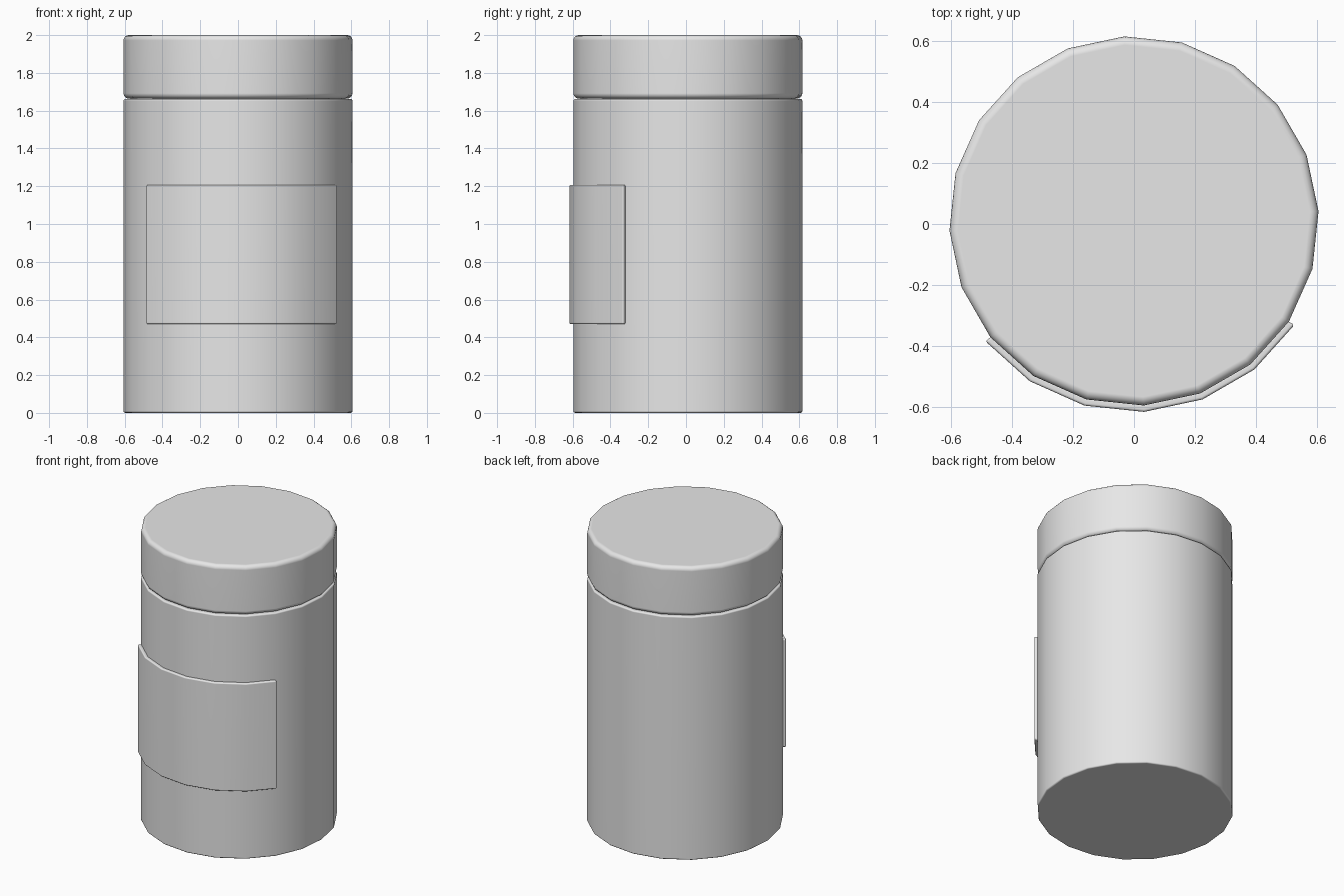
import bpy, bmesh
from math import radians, cos, sin

cube = bpy.data.objects.get("Cube")
if cube:
    bpy.data.objects.remove(cube, do_unlink=True)

SIDES = 20
STEP = 360 / SIDES
PHASE = 3          # turn of the first corner, degrees
CENTRE_Y = 0.01
RADIUS = 0.607

GREY = (0.8, 0.8, 0.8, 1)
grey = bpy.data.materials.new("plain grey")
grey.use_nodes = True
grey.diffuse_color = GREY
grey.node_tree.nodes["Principled BSDF"].inputs["Base Color"].default_value = GREY


def corner(bm, k, radius, z):
    a = radians(PHASE + STEP * k)
    return bm.verts.new((radius * cos(a), CENTRE_Y + radius * sin(a), z))


def finish(name, bm, bevel, segments):
    """Round the hard edges, shade smooth and add the object to the scene."""
    bmesh.ops.recalc_face_normals(bm, faces=bm.faces)
    hard = [e for e in bm.edges if e.calc_face_angle(0) > radians(40)]
    bmesh.ops.bevel(bm, geom=hard, offset=bevel, segments=segments,
                    profile=0.5, affect='EDGES', clamp_overlap=True)
    mesh = bpy.data.meshes.new(name)
    bm.to_mesh(mesh)
    bm.free()
    mesh.materials.append(grey)
    obj = bpy.data.objects.new(name, mesh)
    bpy.context.collection.objects.link(obj)
    bpy.ops.object.select_all(action='DESELECT')
    obj.select_set(True)
    bpy.context.view_layer.objects.active = obj
    bpy.ops.object.shade_smooth_by_angle(angle=radians(35))
    weighted = obj.modifiers.new("weighted normals", 'WEIGHTED_NORMAL')
    weighted.keep_sharp = True


def drum(name, radius, bottom, top, bevel, segments):
    bm = bmesh.new()
    base = bm.faces.new([corner(bm, k, radius, bottom) for k in range(SIDES)])
    ext = bmesh.ops.extrude_face_region(bm, geom=[base], use_keep_orig=True)
    verts = [v for v in ext["geom"] if isinstance(v, bmesh.types.BMVert)]
    bmesh.ops.translate(bm, verts=verts, vec=(0, 0, top - bottom))
    finish(name, bm, bevel, segments)


def wrap(name, first, last, inner, outer, bottom, top, bevel):
    """Curved plate that follows the drum's sides between two corners."""
    bm = bmesh.new()
    rings = [[corner(bm, k, r, z) for r, z in
              ((inner, bottom), (outer, bottom), (outer, top), (inner, top))]
             for k in range(first, last + 1)]
    for a, b in zip(rings, rings[1:]):
        for i in range(4):
            j = (i + 1) % 4
            bm.faces.new((a[i], a[j], b[j], b[i]))
    bm.faces.new(rings[0])
    bm.faces.new(rings[-1])
    finish(name, bm, bevel, 3)


# Jar body, hidden neck and rounded lid
drum("jar_body", RADIUS, 0, 1.662, 0.01, 3)
drum("jar_neck", 0.57, 1.64, 1.70, 0.005, 1)
drum("jar_lid", RADIUS, 1.664, 2.0, 0.028, 4)

# Blank raised label around the front
wrap("front_label", 12, 18, 0.602, 0.628, 0.47, 1.207, 0.008)
